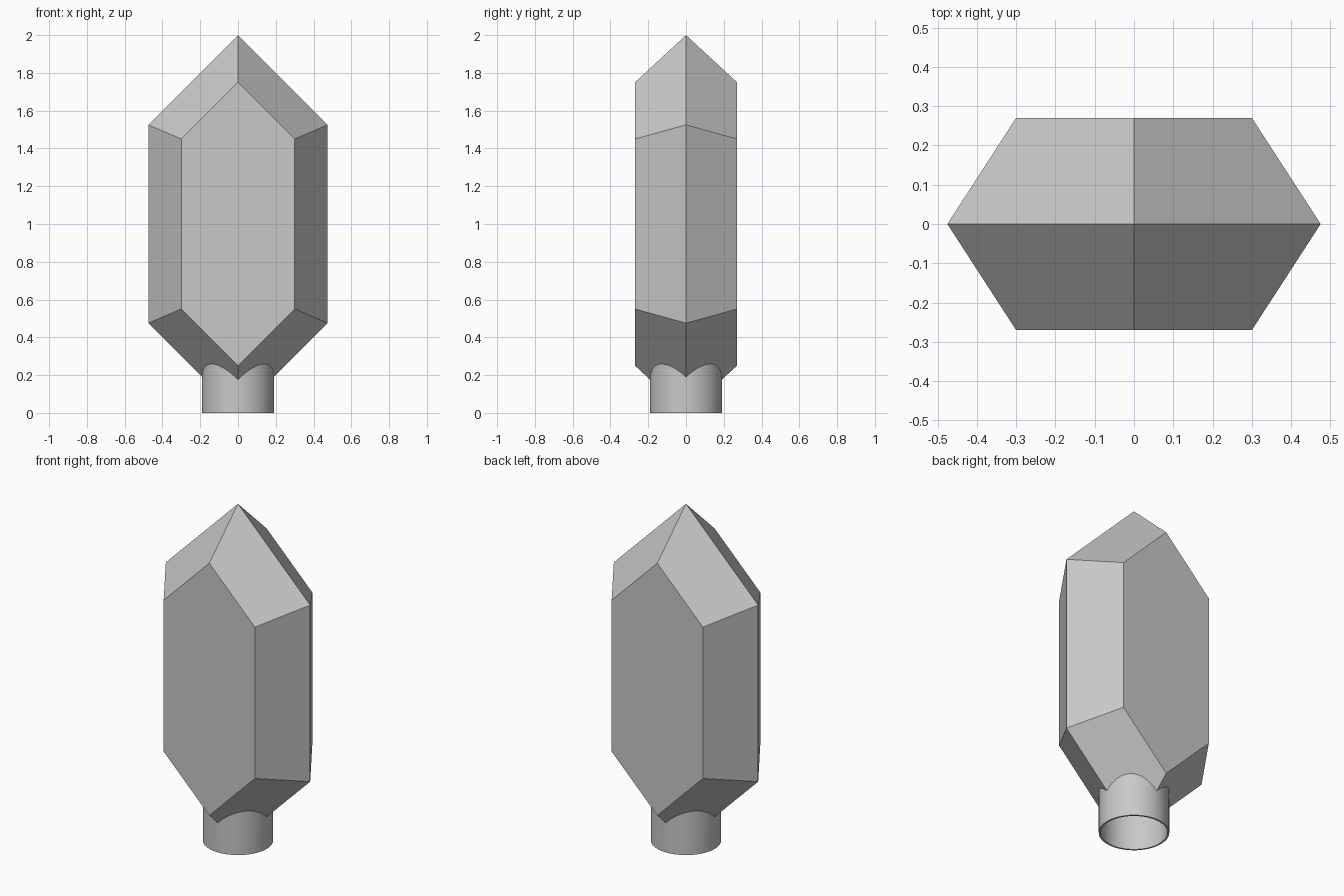
import bpy
import bmesh
from mathutils import Matrix

if "Cube" in bpy.data.objects:
    bpy.data.objects.remove(bpy.data.objects["Cube"])

grey = bpy.data.materials.new("light_grey")
grey.diffuse_color = (0.58, 0.58, 0.58, 1)
grey.use_nodes = True
grey.node_tree.nodes["Principled BSDF"].inputs["Base Color"].default_value = grey.diffuse_color


def finish(name, bm):
    bmesh.ops.recalc_face_normals(bm, faces=bm.faces)
    mesh = bpy.data.meshes.new(name)
    bm.to_mesh(mesh)
    bm.free()
    mesh.materials.append(grey)
    ob = bpy.data.objects.new(name, mesh)
    bpy.context.collection.objects.link(ob)
    return ob


def crystal(name):
    """Elongated hexagonal crystal: wide middle outline, smaller front and back faces."""
    bm = bmesh.new()
    for y, half, tip, shoulder in ((0, 0.475, 1.0, 0.525),
                                   (-0.27, 0.30, 0.75, 0.45),
                                   (0.27, 0.30, 0.75, 0.45)):
        for s in (-1, 1):
            bm.verts.new((0, y, 1 + s * tip))
            for side in (-1, 1):
                bm.verts.new((side * half, y, 1 + s * shoulder))
    bmesh.ops.convex_hull(bm, input=bm.verts)
    bmesh.ops.dissolve_limit(bm, angle_limit=0.02, verts=bm.verts, edges=bm.edges)
    return finish(name, bm)


def cylinder(name, radius, z0, z1):
    bm = bmesh.new()
    bmesh.ops.create_cone(bm, cap_ends=True, segments=64, radius1=radius, radius2=radius,
                          depth=z1 - z0, matrix=Matrix.Translation((0, 0, (z0 + z1) / 2)))
    return finish(name, bm)


def activate(ob):
    bpy.ops.object.select_all(action='DESELECT')
    ob.select_set(True)
    bpy.context.view_layer.objects.active = ob


def subtract(ob, cutter):
    mod = ob.modifiers.new("cut", 'BOOLEAN')
    mod.operation = 'DIFFERENCE'
    mod.solver = 'EXACT'
    mod.object = cutter
    activate(ob)
    bpy.ops.object.modifier_apply(modifier=mod.name)


# Cutters
solid = crystal("crystal_cutter")
bore = cylinder("bore_cutter", 0.18, -0.1, 0.45)

# Thin-walled crystal, open at the bottom
shell = crystal("crystal_shell")
wall = shell.modifiers.new("wall", 'SOLIDIFY')
wall.thickness = 0.01
wall.offset = -1
wall.use_even_offset = True
activate(shell)
bpy.ops.object.modifier_apply(modifier=wall.name)
subtract(shell, bore)

# Round hollow neck, trimmed to the crystal facets
neck = cylinder("neck_tube", 0.19, 0, 0.4)
subtract(neck, bore)
subtract(neck, solid)
activate(neck)
bpy.ops.object.shade_smooth_by_angle(angle=0.6)

for helper in (solid, bore):
    bpy.data.objects.remove(helper)
